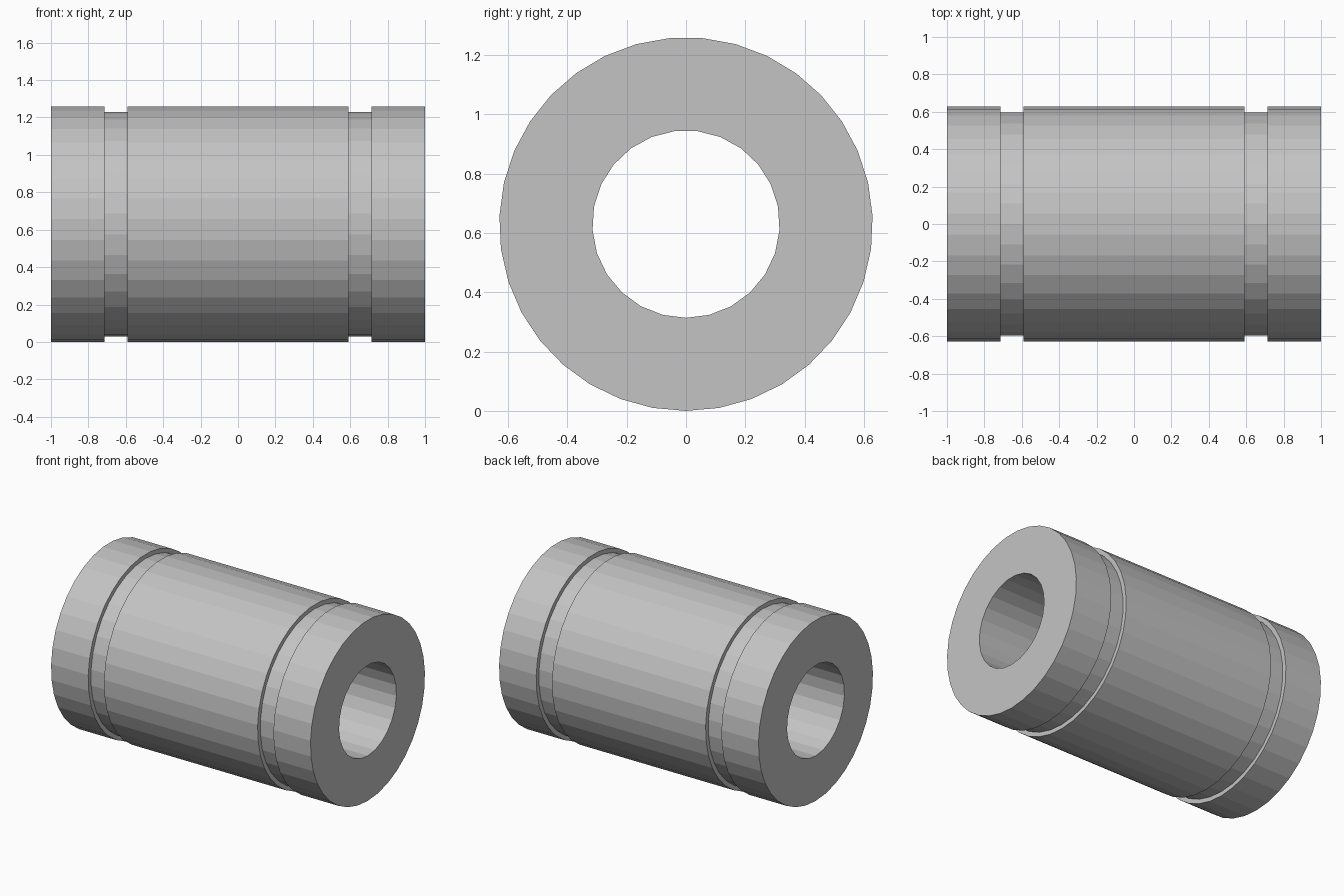
import bpy, bmesh, math
from mathutils import Vector

cube = bpy.data.objects.get("Cube")
if cube:
    bpy.data.objects.remove(cube, do_unlink=True)

# Single plain metal colour
metal = bpy.data.materials.new("plain_grey_metal")
metal.use_nodes = True
colour = (0.55, 0.55, 0.55, 1.0)
metal.diffuse_color = colour
metal.node_tree.nodes["Principled BSDF"].inputs["Base Color"].default_value = colour

OUTER, GROOVE, BORE = (0.63, 35), (0.60, 34), (0.316, 25)   # radius, sides
HALF, GROOVE_OUT, GROOVE_IN = 1.0, 0.714, 0.592
AXIS_Z = 0.63


def ring(bm, x, radius, sides):
    """Closed loop of edges around the x axis, with a vertex at the bottom."""
    verts = []
    for i in range(sides):
        a = math.tau * i / sides
        verts.append(bm.verts.new((x, radius * math.sin(a), AXIS_Z - radius * math.cos(a))))
    edges = [bm.edges.new((verts[i - 1], verts[i])) for i in range(sides)]
    return verts, edges


def wall(bm, a, b):
    """Quads between two rings with the same number of sides."""
    va, vb = a[0], b[0]
    for i in range(len(va)):
        bm.faces.new((va[i - 1], va[i], vb[i], vb[i - 1]))


def annulus(bm, a, b):
    """Flat face band between two rings in the same plane."""
    bmesh.ops.triangle_fill(bm, edges=a[1] + b[1], use_beauty=True, normal=Vector((1, 0, 0)))


bm = bmesh.new()

# Stations along the outside, then back through the bore
stations = [(-HALF, OUTER), (-GROOVE_OUT, OUTER), (-GROOVE_OUT, GROOVE),
            (-GROOVE_IN, GROOVE), (-GROOVE_IN, OUTER), (GROOVE_IN, OUTER),
            (GROOVE_IN, GROOVE), (GROOVE_OUT, GROOVE), (GROOVE_OUT, OUTER),
            (HALF, OUTER), (HALF, BORE), (-HALF, BORE)]
rings = [ring(bm, x, *size) for x, size in stations]

# Walls along the axis, flat bands across it
for i, (x, _) in enumerate(stations):
    join = wall if x != stations[i - 1][0] else annulus
    join(bm, rings[i - 1], rings[i])

bmesh.ops.recalc_face_normals(bm, faces=bm.faces)
mesh = bpy.data.meshes.new("grooved_bushing")
bm.to_mesh(mesh)
bm.free()
mesh.materials.append(metal)
bushing = bpy.data.objects.new("grooved_bushing", mesh)
bpy.context.collection.objects.link(bushing)
